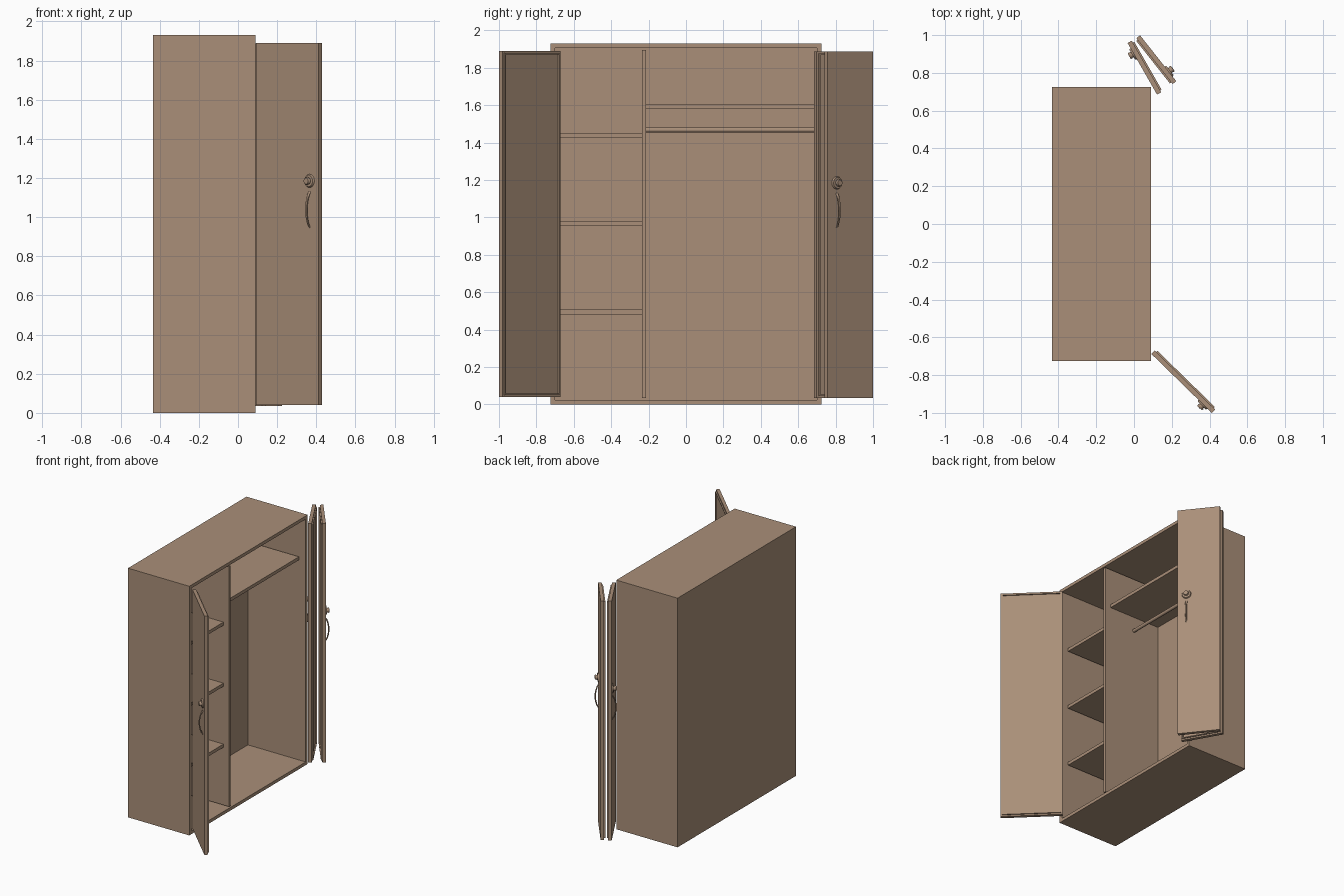
import bpy, bmesh, math
from mathutils import Matrix, Vector

if "Cube" in bpy.data.objects:
    bpy.data.objects.remove(bpy.data.objects["Cube"])

mat = bpy.data.materials.new("brown_wood")
mat.diffuse_color = (0.40, 0.275, 0.19, 1)
mat.use_nodes = True
mat.node_tree.nodes["Principled BSDF"].inputs["Base Color"].default_value = mat.diffuse_color


def finish(name, bm):
    bmesh.ops.recalc_face_normals(bm, faces=bm.faces[:])
    me = bpy.data.meshes.new(name)
    bm.to_mesh(me)
    bm.free()
    me.materials.append(mat)
    ob = bpy.data.objects.new(name, me)
    bpy.context.collection.objects.link(ob)
    return ob


def smooth(ob):
    bpy.ops.object.select_all(action='DESELECT')
    ob.select_set(True)
    bpy.context.view_layer.objects.active = ob
    bpy.ops.object.shade_smooth_by_angle(angle=math.radians(40))


def add_box(bm, lo, hi):
    lo, hi = Vector(lo), Vector(hi)
    m = Matrix.Translation((lo + hi) / 2) @ Matrix.Diagonal((*(hi - lo), 1))
    bmesh.ops.create_cube(bm, size=1, matrix=m)


def box(name, lo, hi):
    bm = bmesh.new()
    add_box(bm, lo, hi)
    return finish(name, bm)


def add_cyl(bm, r1, r2, a, b, seg=24):
    """Cylinder or cone from point a to point b."""
    a, b = Vector(a), Vector(b)
    rot = (b - a).to_track_quat('Z', 'Y').to_matrix().to_4x4()
    bmesh.ops.create_cone(bm, cap_ends=True, segments=seg, radius1=r1, radius2=r2,
                          depth=(b - a).length,
                          matrix=Matrix.Translation((a + b) / 2) @ rot)


# Cabinet carcass: a block with its open face (+x) inset and pushed in
X0, X1, W, H = -0.435, 0.09, 0.725, 1.93
bm = bmesh.new()
add_box(bm, (X0, -W, 0), (X1, W, H))
bm.normal_update()
front = max(bm.faces, key=lambda f: f.normal.x)
bmesh.ops.inset_region(bm, faces=[front], thickness=0.035)
ext = bmesh.ops.extrude_face_region(bm, geom=[front])
bmesh.ops.translate(bm, vec=(-(X1 - X0) + 0.03, 0, 0),
                    verts=[v for v in ext['geom'] if isinstance(v, bmesh.types.BMVert)])
if front.is_valid:
    bmesh.ops.delete(bm, geom=[front], context='FACES_ONLY')
finish("cabinet_carcass", bm)

# Divider, shelves and hanging rail
XB, XS = -0.405, 0.04
box("divider", (XB, -0.235, 0.035), (X1 - 0.002, -0.215, 1.895))
for i, z in enumerate((0.482, 0.954, 1.427)):
    box(f"side_shelf_{i + 1}", (XB, -0.69, z), (XS, -0.235, z + 0.025))
box("hat_shelf", (XB, -0.215, 1.58), (XS, 0.69, 1.605))
bm = bmesh.new()
add_cyl(bm, 0.013, 0.013, (-0.18, -0.215, 1.468), (-0.18, 0.69, 1.468), 16)
smooth(finish("hanging_rail", bm))


def door(name, p0, p1, inner_side, z0, z1):
    """Door leaf whose outer face runs p0 (hinge) to p1; local y points inward."""
    d = Vector((p1[0] - p0[0], p1[1] - p0[1], 0))
    length = d.length
    d.normalize()
    n = Vector((-d.y, d.x, 0)) * inner_side
    m = Matrix(((d.x, n.x, 0, p0[0]), (d.y, n.y, 0, p0[1]),
                (0, 0, 1, 0), (0, 0, 0, 1)))

    # Slab with a raised rim on the inner face
    bm = bmesh.new()
    add_box(bm, (0, 0, z0), (length, 0.025, z1))
    bm.normal_update()
    inner = max(bm.faces, key=lambda f: f.normal.y)
    for thick, depth in ((0.016, 0), (0.0002, 0.009), (0.010, 0), (0.0002, -0.009)):
        bmesh.ops.inset_region(bm, faces=[inner], thickness=thick, depth=depth)
        bm.normal_update()
    bm.transform(m)
    finish(name, bm)

    # Round lock: rose, collar and knob
    x, z = length - 0.065, 1.185
    bm = bmesh.new()
    add_cyl(bm, 0.035, 0.030, (x, 0.001, z), (x, -0.009, z), 32)
    add_cyl(bm, 0.016, 0.016, (x, -0.008, z), (x, -0.018, z))
    add_cyl(bm, 0.020, 0.016, (x, -0.017, z), (x, -0.027, z))
    bm.transform(m)
    smooth(finish(name + "_lock", bm))

    # Bowed pull handle: flat bar swept along an arc
    bm = bmesh.new()
    rings = []
    for i in range(13):
        t = i / 12
        zz = 0.945 + 0.185 * t
        y = 0.002 - 0.026 * math.sin(math.pi * t) ** 0.7
        hw = 0.005 + 0.003 * t
        rings.append([bm.verts.new((x + hw * math.cos(a), y + 0.005 * math.sin(a), zz))
                      for a in (k * math.pi / 4 for k in range(8))])
    for a, b in zip(rings, rings[1:]):
        for k in range(8):
            bm.faces.new((a[k], a[(k + 1) % 8], b[(k + 1) % 8], b[k]))
    bm.faces.new(rings[0])
    bm.faces.new(rings[-1])
    bm.transform(m)
    smooth(finish(name + "_handle", bm))


# Single left door and the folded pair on the right
door("left_door", (0.092, -0.688), (0.412, -1.0), 1, 0.04, 1.89)
door("fold_door_hinged", (0.122, 0.685), (-0.034, 0.958), -1, 0.035, 1.888)
door("fold_door_outer", (0.032, 0.999), (0.224, 0.756), -1, 0.035, 1.888)
